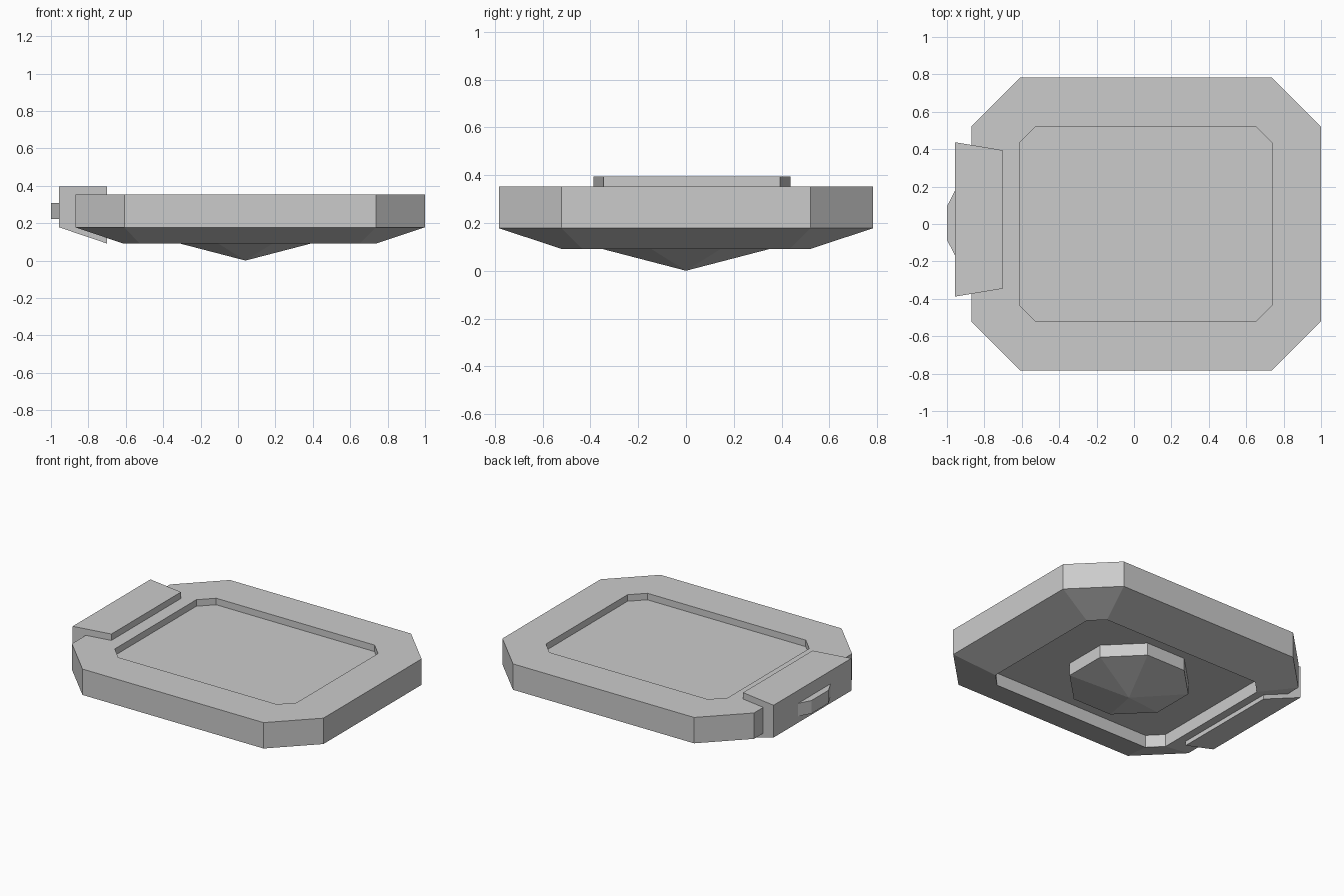
import bpy, bmesh, math

if "Cube" in bpy.data.objects:
    bpy.data.objects.remove(bpy.data.objects["Cube"])


def loft(name, rings, cap_start=True, cap_end=True):
    """Skin a stack of equal-length point rings into one flat-shaded object."""
    bm = bmesh.new()
    loops = [[bm.verts.new(p) for p in ring] for ring in rings]
    n = len(loops[0])
    for a, b in zip(loops, loops[1:]):
        for i in range(n):
            j = (i + 1) % n
            bm.faces.new((a[i], a[j], b[j], b[i]))
    if cap_start:
        bm.faces.new(loops[0][::-1])
    if cap_end:
        bm.faces.new(loops[-1])
    bmesh.ops.recalc_face_normals(bm, faces=bm.faces)
    mesh = bpy.data.meshes.new(name)
    bm.to_mesh(mesh)
    bm.free()
    obj = bpy.data.objects.new(name, mesh)
    bpy.context.collection.objects.link(obj)
    return obj


def octagon(x0, x1, y, c, z):
    """Rectangle with corners cut by c, symmetric in y."""
    return [(x0 + c, -y, z), (x1 - c, -y, z), (x1, -y + c, z), (x1, y - c, z),
            (x1 - c, y, z), (x0 + c, y, z), (x0, y - c, z), (x0, -y + c, z)]


def outer(z):
    return octagon(-0.87, 1.0, 0.783, 0.262, z)


def inner(z):
    return octagon(-0.613, 0.738, 0.52, 0.087, z)


# Plate: underside recess, tapered rim, side wall, shallow top recess
loft("plate", [inner(0.175), inner(0.091), outer(0.178), outer(0.352),
               inner(0.352), inner(0.308)])

# Octagonal boss with pyramid point, hanging from the underside recess
cx, r = 0.04, 0.35
cut = r * (2 - math.sqrt(2))
boss = loft("bottom_point", [octagon(cx - r, cx + r, r, cut, 0.19),
                             octagon(cx - r, cx + r, r, cut, 0.091)])
bm = bmesh.new()
bm.from_mesh(boss.data)
base = min(bm.faces, key=lambda f: f.calc_center_median().z)
tip = bmesh.ops.poke(bm, faces=[base])["verts"][0]
tip.co = (cx, 0, 0.0)
bm.to_mesh(boss.data)
bm.free()

# Clamp over the left edge, with sloped underside and flared ends
loft("side_clamp", [
    [(-0.957, -0.388, 0.178), (-0.957, 0.437, 0.178),
     (-0.957, 0.437, 0.395), (-0.957, -0.388, 0.395)],
    [(-0.70, -0.345, 0.091), (-0.70, 0.394, 0.091),
     (-0.70, 0.394, 0.395), (-0.70, -0.345, 0.395)]])

# Small tapered tab on the outside of the clamp
loft("clamp_tab", [
    [(-1.0, -0.085, 0.221), (-1.0, 0.095, 0.221),
     (-1.0, 0.095, 0.308), (-1.0, -0.085, 0.308)],
    [(-0.957, -0.168, 0.221), (-0.957, 0.178, 0.221),
     (-0.957, 0.178, 0.308), (-0.957, -0.168, 0.308)]])
